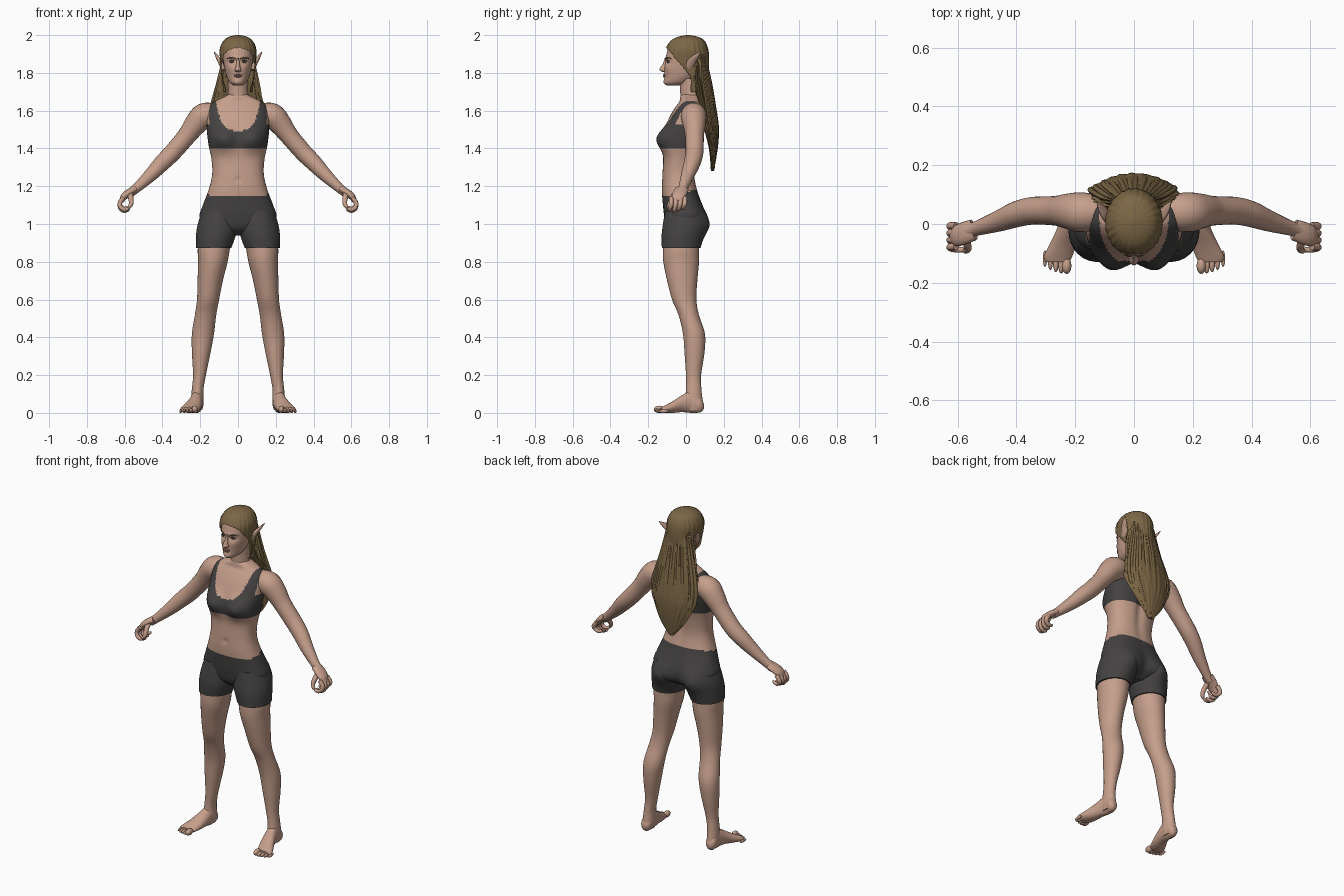
import bpy, bmesh, math, random
from mathutils import Vector

if "Cube" in bpy.data.objects:
    bpy.data.objects.remove(bpy.data.objects["Cube"])
random.seed(4)


def material(name, r, g, b):
    mat = bpy.data.materials.new(name)
    mat.use_nodes = True
    mat.diffuse_color = (r, g, b, 1)
    node = next(n for n in mat.node_tree.nodes if n.type == 'BSDF_PRINCIPLED')
    node.inputs["Base Color"].default_value = (r, g, b, 1)
    node.inputs["Roughness"].default_value = 0.8
    return mat


SKIN = material("skin", .56, .345, .26)
CLOTH = material("charcoal cloth", .058, .055, .054)
HAIR = material("dark blonde hair", .2, .135, .06)
LIP = material("lip", .38, .19, .15)
WHITE = material("eye white", .55, .5, .45)
IRIS = material("iris", .05, .04, .03)


def finish(name, bm, mats, mirror=False, rule=None):
    """Turn a bmesh into a smooth object, optionally mirrored across x."""
    bmesh.ops.recalc_face_normals(bm, faces=bm.faces)
    if rule:
        for f in bm.faces:
            f.material_index = int(rule(f.calc_center_median()))
    mesh = bpy.data.meshes.new(name)
    bm.to_mesh(mesh)
    bm.free()
    for m in mats:
        mesh.materials.append(m)
    mesh.shade_smooth()
    mesh.set_sharp_from_angle(angle=math.radians(50))
    obj = bpy.data.objects.new(name, mesh)
    bpy.context.collection.objects.link(obj)
    if mirror:
        obj.modifiers.new("mirror", 'MIRROR')
    return obj


def resample(keys, steps):
    """Catmull-Rom interpolation through tuples of any length."""
    out = []
    for i in range(len(keys) - 1):
        a, b, c, d = (keys[min(max(i + k, 0), len(keys) - 1)] for k in (-1, 0, 1, 2))
        for s in range(steps):
            t = s / steps
            out.append([q + t / 2 * (r - p + t * (2 * p - 5 * q + 4 * r - s2
                        + t * (3 * (q - r) + s2 - p)))
                        for p, q, r, s2 in zip(a, b, c, d)])
    return out + [list(keys[-1])]


def skin_rings(rings, keep=None):
    bm = bmesh.new()
    loops = [[bm.verts.new(p) for p in ring] for ring in rings]
    n = len(rings[0])
    for lo, hi in zip(loops, loops[1:]):
        for i in range(n):
            j = (i + 1) % n
            bm.faces.new((lo[i], lo[j], hi[j], hi[i]))
    bm.faces.new(loops[0])
    bm.faces.new(loops[-1])
    if keep:
        gone = [f for f in bm.faces if not keep(f.calc_center_median())]
        bmesh.ops.delete(bm, geom=gone, context='FACES')
    return bm


def spans(name, keys, mats, axis='z', n=32, steps=5, power=2, ripple=0,
          bumps=(), bend=0, mirror=False, rule=None, keep=None):
    """Loft along an axis; each key is position, low and high of both spans."""
    rings = []
    for t, a0, a1, b0, b1 in resample(keys, steps):
        ring = []
        for i in range(n):
            ang = 2 * math.pi * i / n
            c, s = math.cos(ang), math.sin(ang)
            k = 1 + ripple * math.sin(ang * n / 5) * math.cos(ang * 3 + t * 9)
            x = (a0 + a1) / 2 + k * (a1 - a0) / 2 * math.copysign(abs(c) ** (2 / power), c)
            y = (b0 + b1) / 2 + k * (b1 - b0) / 2 * math.copysign(abs(s) ** (2 / power), s)
            y -= bend * x * x
            for bx, bz, amp, rx, rz, side in bumps:
                if side * s > 0:
                    fall = ((abs(x) - bx) / rx) ** 2 + ((t - bz) / rz) ** 2
                    y += side * amp * min(1, abs(s) * 2) * math.exp(-fall)
            ring.append((x, y, t) if axis == 'z' else (x, t, y))
        rings.append(ring)
    return finish(name, skin_rings(rings, keep), mats, mirror, rule)


def tube(name, keys, mat, wide=1, n=16, steps=4, mirror=False):
    """Loft round rings along a path of x, y, z, radius."""
    pts = resample(keys, steps)
    pos = [Vector(p[:3]) for p in pts]
    rings = []
    for i, p in enumerate(pts):
        t = (pos[min(i + 1, len(pos) - 1)] - pos[max(i - 1, 0)]).normalized()
        v = Vector((0, 1, 0))
        v = (v - t * v.dot(t)).normalized()
        w = t.cross(v)
        r = max(p[3], .001)
        rings.append([pos[i] + v * (r * wide * math.cos(a)) + w * (r * math.sin(a))
                      for a in (2 * math.pi * k / n for k in range(n))])
    return finish(name, skin_rings(rings), [mat], mirror)


def ball(name, centre, size, mat, mirror=False):
    bm = bmesh.new()
    bmesh.ops.create_uvsphere(bm, u_segments=16, v_segments=10, radius=1)
    bmesh.ops.scale(bm, vec=size, verts=bm.verts)
    bmesh.ops.translate(bm, vec=centre, verts=bm.verts)
    return finish(name, bm, [mat], mirror)


def sym(rows):
    return [(z, -w, w, y0, y1) for z, w, y0, y1 in rows]


# Torso, with the top and the shorts coloured by region
def clothed(p):
    x = abs(p.x)
    shorts = p.z < 1.17 + .2 * p.y
    neckline = 1.495 + .16 * (x / .118) ** 4
    top = 1.4 < p.z < neckline and (p.z < 1.53 or x < .152)
    return shorts or top


BUTTOCK = (.095, 1.0, .034, .08, .075, 1)
torso_rows = [(.94, .05, -.06, .04), (.98, .17, -.10, .085), (1.04, .203, -.115, .095),
              (1.1, .186, -.122, .085), (1.18, .156, -.128, .06), (1.26, .137, -.125, .045),
              (1.34, .14, -.12, .05), (1.42, .156, -.122, .065), (1.5, .165, -.11, .085),
              (1.57, .163, -.085, .092), (1.62, .153, -.055, .09), (1.648, .125, -.035, .08),
              (1.675, .07, -.03, .075), (1.69, .045, -.02, .06)]
spans("torso", sym(torso_rows), [SKIN, CLOTH], n=112, steps=8, power=2.4, rule=clothed,
      bumps=[(.08, 1.452, .045, .07, .06, -1), BUTTOCK,
             (0, 1.235, -.008, .012, .014, -1), (0, 1.42, -.012, .025, .2, 1)])

# Shorts legs and bare legs
spans("shorts_legs", [(.872, .036, .222, -.128, .076), (.94, .012, .222, -.129, .085),
                      (1.0, .004, .213, -.122, .092), (1.07, .015, .19, -.11, .08)],
      [CLOTH], n=48, steps=6, bumps=[BUTTOCK], mirror=True)
spans("legs", [(.94, .03, .2, -.115, .075), (.87, .043, .213, -.121, .07),
               (.8, .055, .211, -.12, .069), (.7, .08, .214, -.1, .06),
               (.6, .1, .217, -.074, .055), (.52, .115, .228, -.04, .068),
               (.42, .127, .244, -.016, .1), (.32, .145, .244, -.008, .098),
               (.2, .17, .238, 0, .08), (.12, .183, .245, 0, .082),
               (.05, .182, .25, -.01, .09), (.015, .19, .245, 0, .085)],
      [SKIN], mirror=True)

# Feet and toes
spans("feet", [(.094, .205, .232, .02, .05), (.075, .188, .248, .003, .085),
               (.03, .184, .25, 0, .118), (-.02, .188, .264, .004, .094),
               (-.07, .197, .288, 0, .062), (-.11, .21, .306, 0, .04),
               (-.13, .222, .3, .004, .03)], [SKIN], axis='y', mirror=True)
for i in range(5):
    r = .019 - .0055 * min(i, 1) - .0012 * i
    ball("toe", (.229 + .0185 * i, -.142 + .0015 * i * i, r), (r * .85, .028, r), SKIN, True)

# Arms
tube("arms", [(.12, .04, 1.58, .058), (.18, .04, 1.572, .068), (.225, .044, 1.528, .06),
              (.27, .045, 1.468, .05), (.345, .045, 1.38, .047), (.4, .033, 1.325, .044),
              (.46, .01, 1.262, .036), (.535, -.015, 1.192, .025), (.57, -.025, 1.165, .024)],
     SKIN, n=24, mirror=True)

# Hands with curled fingers
tube("palms", [(.545, -.02, 1.185, .018), (.575, -.03, 1.168, .019),
               (.603, -.04, 1.145, .018), (.618, -.042, 1.12, .012)],
     SKIN, wide=2, mirror=True)
for i in range(4):
    y = -.078 + .024 * i
    lift = .007 * abs(i - 1)
    tube("finger", [(.605, y, 1.14, .012), (.625, y, 1.112, .0125),
                    (.622, y - .005, 1.082 + lift, .0115), (.602, y - .009, 1.069 + lift, .0105),
                    (.583, y - .01, 1.074 + lift, .009), (.576, y - .01, 1.082 + lift, .004)],
         SKIN, n=10, mirror=True)
tube("thumb", [(.57, -.04, 1.165, .014), (.568, -.068, 1.14, .014),
               (.565, -.085, 1.11, .012), (.575, -.092, 1.09, .009), (.58, -.093, 1.083, .003)],
     SKIN, n=12, mirror=True)

# Neck and head
spans("neck", sym([(1.62, .068, -.03, .085), (1.68, .055, -.03, .08), (1.77, .052, -.035, .075)]),
      [SKIN])
spans("head", sym([(1.733, .02, -.1, -.03), (1.748, .043, -.114, .02), (1.78, .06, -.114, .06),
                   (1.82, .07, -.115, .085), (1.87, .079, -.108, .1), (1.92, .084, -.098, .105),
                   (1.96, .07, -.078, .09), (1.985, .035, -.04, .05)]),
      [SKIN], n=64, steps=8,
      bumps=[(.032, 1.858, -.008, .02, .013, -1), (.02, 1.88, .004, .03, .01, -1),
             (.045, 1.825, .004, .02, .02, -1), (0, 1.75, .005, .02, .015, -1)])

# Face details
spans("nose", sym([(1.88, .006, -.112, -.09), (1.85, .009, -.122, -.09), (1.828, .013, -.137, -.09),
                   (1.815, .018, -.14, -.09), (1.804, .012, -.124, -.09)]), [SKIN], n=20)
ball("upper_lip", (0, -.114, 1.789), (.022, .008, .0045), LIP)
ball("lower_lip", (0, -.114, 1.781), (.018, .009, .0055), LIP)
ball("eyes", (.032, -.092, 1.858), (.014, .008, .006), WHITE, True)
ball("irises", (.032, -.098, 1.858), (.0055, .003, .0055), IRIS, True)
tube("upper_lids", [(.017, -.097, 1.86, .002), (.032, -.1, 1.866, .003), (.048, -.09, 1.86, .002)],
     IRIS, n=8, mirror=True)
tube("eyebrows", [(.012, -.108, 1.874, .003), (.035, -.1, 1.881, .004), (.058, -.081, 1.876, .002)],
     HAIR, n=8, mirror=True)

# Pointed ears
tube("ears", [(.076, .012, 1.815, .01), (.086, .02, 1.84, .012), (.1, .036, 1.868, .011),
              (.115, .058, 1.892, .007), (.127, .077, 1.913, .001)], SKIN, wide=1.9, mirror=True)

# Hair swept back from the hairline
spans("hair_cap", sym([(1.7, .075, 0, .115), (1.75, .08, -.02, .12), (1.82, .09, -.09, .121),
                       (1.88, .096, -.11, .121), (1.93, .096, -.105, .115), (1.97, .077, -.08, .097),
                       (1.99, .05, -.045, .065), (2, .012, 0, .02)]),
      [HAIR], n=120, steps=8, ripple=.018, keep=lambda p: p.y > .025 or p.z > 1.81 - 1.2 * p.y)
spans("long_hair", sym([(1.92, .07, .03, .11), (1.8, .097, .03, .124), (1.72, .113, .045, .14),
                        (1.66, .125, .065, .15), (1.58, .152, .09, .164), (1.5, .145, .105, .173),
                        (1.42, .11, .12, .17), (1.35, .07, .128, .16), (1.28, .015, .132, .147)]),
      [HAIR], n=120, steps=8, ripple=.07, bend=1.4)

# Loose locks over the back
for i in range(17):
    x = -.13 + .26 * i / 16 + random.uniform(-.006, .006)
    drop = 2.3 * x * x
    tip = 1.275 + 1.2 * abs(x) + random.uniform(0, .05)
    r = random.uniform(.009, .013)
    tube("hair_lock", [(x * .55, .1 - drop * .5, 1.9, .004), (x * .8, .13 - drop, 1.74, r),
                       (x * 1.1, .155 - drop, 1.58, r), (x, .162 - drop, 1.47, r),
                       (x * .65, .15 - drop * .4, tip, .001)],
         HAIR, wide=.8, n=8, steps=5)
